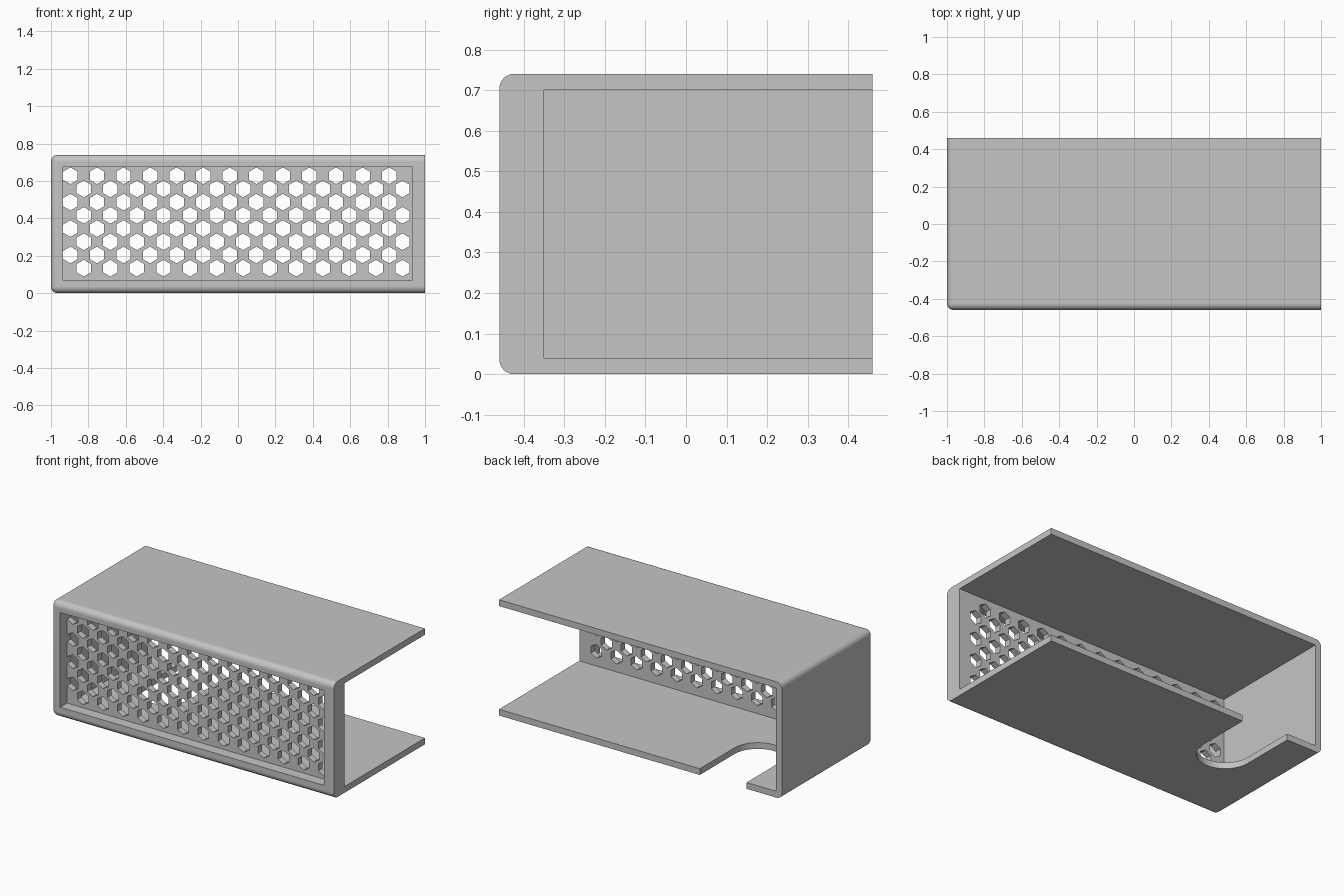
import bpy, bmesh, math
from mathutils import Vector

cube = bpy.data.objects.get("Cube")
if cube:
    bpy.data.objects.remove(cube, do_unlink=True)

WALL = 0.04
HEIGHT = 0.74
DEPTH = 0.46      # half depth
RADIUS = 0.036

grey = bpy.data.materials.new("light_grey")
grey.use_nodes = True
grey.diffuse_color = (0.56, 0.56, 0.56, 1)
grey.node_tree.nodes["Principled BSDF"].inputs["Base Color"].default_value = grey.diffuse_color


def add_prism(bm, points, direction):
    """Closed prism from a planar outline."""
    face = bm.faces.new([bm.verts.new(p) for p in points])
    top = bmesh.ops.extrude_face_region(bm, geom=[face])["geom"]
    verts = [v for v in top if isinstance(v, bmesh.types.BMVert)]
    bmesh.ops.translate(bm, vec=Vector(direction), verts=verts)


def add_box(bm, lo, hi):
    (x0, y0, z0), (x1, y1, z1) = lo, hi
    add_prism(bm, [(x0, y0, z0), (x1, y0, z0), (x1, y1, z0), (x0, y1, z0)], (0, 0, z1 - z0))


def finish(bm, name):
    bmesh.ops.recalc_face_normals(bm, faces=bm.faces[:])
    mesh = bpy.data.meshes.new(name)
    bm.to_mesh(mesh)
    bm.free()
    mesh.materials.append(grey)
    obj = bpy.data.objects.new(name, mesh)
    bpy.context.collection.objects.link(obj)
    return obj


# Outer block: round the edges between the front, closed side, top and bottom
bm = bmesh.new()
add_box(bm, (-1, -DEPTH, 0), (1, DEPTH, HEIGHT))
rounded = [e for e in bm.edges
           if all(v.co.x < 0.99 for v in e.verts) and all(v.co.y < DEPTH - 0.01 for v in e.verts)
           or all(v.co.y < 0 for v in e.verts) and abs(e.verts[0].co.x - e.verts[1].co.x) > 1
           or all(v.co.x < 0 for v in e.verts) and abs(e.verts[0].co.y - e.verts[1].co.y) > 0.5]
bmesh.ops.bevel(bm, geom=rounded, offset=RADIUS, segments=8, profile=0.5, affect='EDGES')
shell = finish(bm, "vented_cover")

# Inner space, open at the back and at one end
bm = bmesh.new()
add_box(bm, (-1 + WALL, -0.35, WALL), (1.2, 0.7, HEIGHT - WALL))
cavity = finish(bm, "cavity_cutter")

# Shallow recess in the front
bm = bmesh.new()
add_box(bm, (-0.936, -0.7, 0.07), (0.932, -0.39, 0.676))
recess = finish(bm, "recess_cutter")

# Staggered hexagonal vents
bm = bmesh.new()
for row in range(8):
    for col in range(13):
        cx = -0.896 + col * 0.142 + (row % 2) * 0.0715
        cz = 0.628 - row * 0.0706
        angles = [math.radians(30 + 60 * i) for i in range(6)]
        add_prism(bm, [(cx + 0.0445 * math.cos(a), -0.42, cz + 0.0445 * math.sin(a))
                       for a in angles], (0, 0.1, 0))
vents = finish(bm, "vent_cutter")

# Round-ended cable slot in the floor
bm = bmesh.new()
sx, sy, sr = -0.585, 0.11, 0.165
outline = [(sx + sr, 0.7, -0.1), (sx - sr, 0.7, -0.1)]
outline += [(sx - sr * math.cos(t), sy - sr * math.sin(t), -0.1)
            for t in (math.pi * i / 32 for i in range(33))]
add_prism(bm, outline, (0, 0, 0.2))
slot = finish(bm, "slot_cutter")

# Cut everything out, then discard the cutters
bpy.context.view_layer.objects.active = shell
for cutter in (cavity, recess, vents, slot):
    cutter.hide_render = True
    mod = shell.modifiers.new(cutter.name, 'BOOLEAN')
    mod.operation = 'DIFFERENCE'
    mod.solver = 'EXACT'
    mod.object = cutter
    bpy.ops.object.modifier_apply(modifier=mod.name)
    bpy.data.objects.remove(cutter, do_unlink=True)

# Smooth rounded edges, flat panels
bpy.ops.object.select_all(action='DESELECT')
shell.select_set(True)
bpy.ops.object.shade_smooth_by_angle(angle=math.radians(30))
for poly in shell.data.polygons:
    poly.use_smooth = max(abs(c) for c in poly.normal) < 0.999
